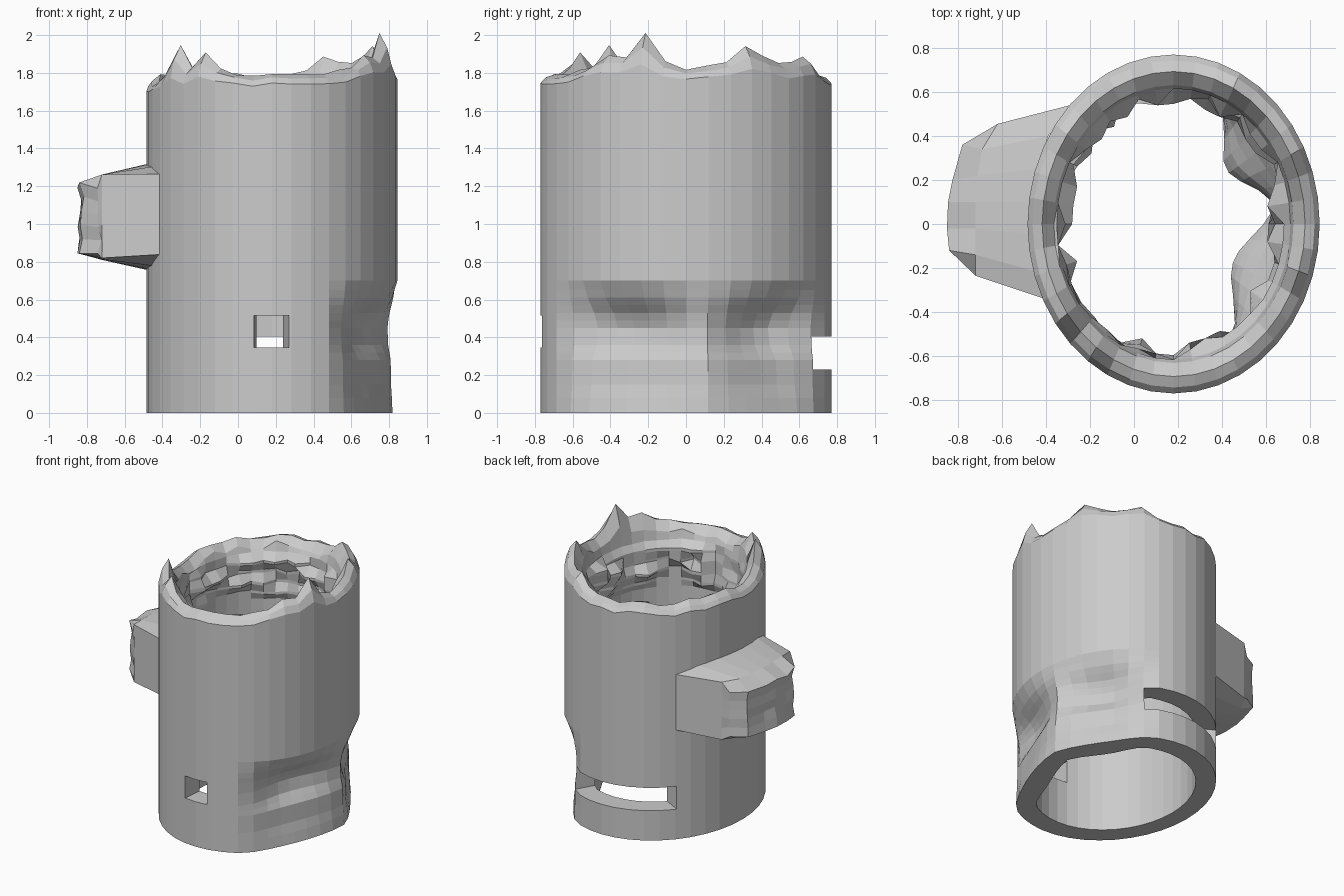
import bpy, bmesh, math, random

if "Cube" in bpy.data.objects:
    bpy.data.objects.remove(bpy.data.objects["Cube"])

random.seed(4)
CX, RX, RY, N = 0.18, 0.664, 0.77, 40
WALL = 0.80          # inner wall as a fraction of the outer ellipse


def make(name, verts, faces):
    me = bpy.data.meshes.new(name)
    me.from_pydata(verts, [], faces)
    bm = bmesh.new()
    bm.from_mesh(me)
    bmesh.ops.recalc_face_normals(bm, faces=bm.faces)
    bm.to_mesh(me)
    bm.free()
    ob = bpy.data.objects.new(name, me)
    bpy.context.collection.objects.link(ob)
    return ob


def interp(x, pts):
    for (a, fa), (b, fb) in zip(pts, pts[1:]):
        if x <= b:
            return fa + (fb - fa) * max(0, x - a) / (b - a)
    return pts[-1][1]


def dent(deg, z):
    """Crushed hollows low on the right side, split by a ridge."""
    d = .045 * interp(deg, [(-60, 0), (-40, 1), (45, 1), (68, 0)])
    for a, b, depth in ((-59, 8, .125), (11, 66, .12)):
        if a < deg < b:
            d += depth * math.sin(math.pi * (deg - a) / (b - a)) ** 1.0
    return d * interp(z, [(0, .40), (.08, .48), (.15, .58), (.28, .62), (.36, .92), (.45, 1), (.52, .82), (.6, .35), (.7, 0)])


def peak(deg):
    """Tall splinters of the broken rim."""
    h = 0
    for c, height, w in ((-18, .17, 13), (-144, .20, 13), (-124, .13, 10), (28, .11, 13),
                         (60, .10, 12), (-36, .06, 9), (45, .06, 9)):
        h = max(h, height * (1 - abs(deg - c) / w))
    return h


def point(deg, frac, z, push=0.0):
    t = math.radians(deg)
    return (CX + (RX * frac - push) * math.cos(t), (RY * frac - push) * math.sin(t), z)


# tower shell: closed loop of rings up the outside, over the rim, down the inside
low = [0, .08, .15, .22, .28, .32, .36, .40, .45, .49, .53, .57, .61, .65, .7]
rubble = [1.70, 1.65, 1.63, 1.57, 1.55, 1.49, 1.47, 1.41, 1.39, 1.34]
angles = [-180 + 360 * i / N for i in range(N)]
base = [1.745 + 0.03 * math.cos(math.radians(a)) + random.uniform(-.02, .02) for a in angles]
rings = [[point(a, 1, z, dent(a, z)) for a in angles] for z in low]
rings.append([point(a, 1, b + .35 * peak(a)) for a, b in zip(angles, base)])
rings.append([point(a, .965, b + .03 + .7 * peak(a)) for a, b in zip(angles, base)])
rings.append([point(a, .90, b + .05 + peak(a) + random.uniform(-.01, .015)) for a, b in zip(angles, base)])
rings.append([point(a, WALL + .02, b + random.uniform(-.02, .03) + .3 * peak(a)) for a, b in zip(angles, base)])
# stubs of a torn-out floor just under the rim
for k, z in enumerate(rubble):
    if k % 2 == 1:
        stub = [random.choice((0, 0, .02, .04, .07)) * (.3 if 205 < a % 360 < 245 else 1)
                + (.03 if -45 < a < 20 else 0) for a in angles]
    edge = k in (0, len(rubble) - 1)
    rings.append([point(a, WALL, z + random.uniform(-.004, .004), 0 if edge else s)
                  for a, s in zip(angles, stub if not edge else angles)])
rings += [[point(a, WALL, z, 1.35 * dent(a, z)) for a in angles] for z in reversed(low)]

M = len(rings)
faces = []
for r in range(M):
    for i in range(N):
        j, q = (i + 1) % N, (r + 1) % M
        faces.append((r * N + i, r * N + j, q * N + j, q * N + i))
tower = make("tower_shell", [v for ring in rings for v in ring], faces)


# window openings
def prism(name, outline, z0, z1):
    n = len(outline)
    v = [(x, y, z) for z in (z0, z1) for x, y in outline]
    f = [tuple(reversed(range(n))), tuple(range(n, 2 * n))]
    f += [(i, (i + 1) % n, n + (i + 1) % n, n + i) for i in range(n)]
    return make(name, v, f)


front = prism("front_window_cutter", [(.07, -.9), (.30, -.9), (.225, -.55), (.105, -.55)], .345, .515)
back = prism("back_slot_cutter", [(.10, .32), (.27, .32), (.60, .9), (.5, 1), (-.3, 1), (-.56, .68)], .23, .405)
bpy.context.view_layer.objects.active = tower
for cutter in (front, back):
    cutter.hide_render = True
    m = tower.modifiers.new("cut", 'BOOLEAN')
    m.operation, m.solver, m.object = 'DIFFERENCE', 'EXACT', cutter
    bpy.ops.object.modifier_apply(modifier=m.name)
    bpy.data.objects.remove(cutter)

# broken bracket on the left: loft from the wall out to a ragged end
wall = [(-.39, -.345), (-.43, -.22), (-.45, -.05), (-.45, .1), (-.44, .25), (-.39, .4), (-.27, .545)]
mid = [(-.72, -.235), (-.72, -.14), (-.72, -.02), (-.72, .1), (-.71, .22), (-.69, .34), (-.62, .455)]
end = [(-.745, -.21), (-.84, -.12), (-.85, -.02), (-.845, .1), (-.825, .2), (-.78, .36), (-.67, .425)]
W, H = len(wall), 6
verts, faces = [], []
for k, row in enumerate((wall, mid, end)):
    for i, (x, y) in enumerate(row):
        arch = math.sin(math.pi * i / (W - 1)) ** .5 if 0 < i < W - 1 else 0
        lo = (.84 - .09 * arch, .82 - .01 * arch, .845)[k]
        hi = (1.265 + .06 * arch, 1.262, 1.205 + random.uniform(-.03, .02))[k]
        for h in range(H):
            ragged = random.uniform(0, .025) if k == 2 and 0 < h < H - 1 else 0
            verts.append((x + ragged, y, lo + (hi - lo) * h / (H - 1)))


def vid(k, i, h):
    return (k * W + i) * H + h


for k in (0, 1):                      # top, underside and both flanks
    for i in range(W - 1):
        for h in (0, H - 1):
            faces.append((vid(k, i, h), vid(k, i + 1, h), vid(k + 1, i + 1, h), vid(k + 1, i, h)))
    for h in range(H - 1):
        for i in (0, W - 1):
            faces.append((vid(k, i, h), vid(k, i, h + 1), vid(k + 1, i, h + 1), vid(k + 1, i, h)))
for k in (0, 2):                      # wall side and broken end
    for i in range(W - 1):
        for h in range(H - 1):
            faces.append((vid(k, i, h), vid(k, i, h + 1), vid(k, i + 1, h + 1), vid(k, i + 1, h)))
make("broken_bracket", verts, faces)
